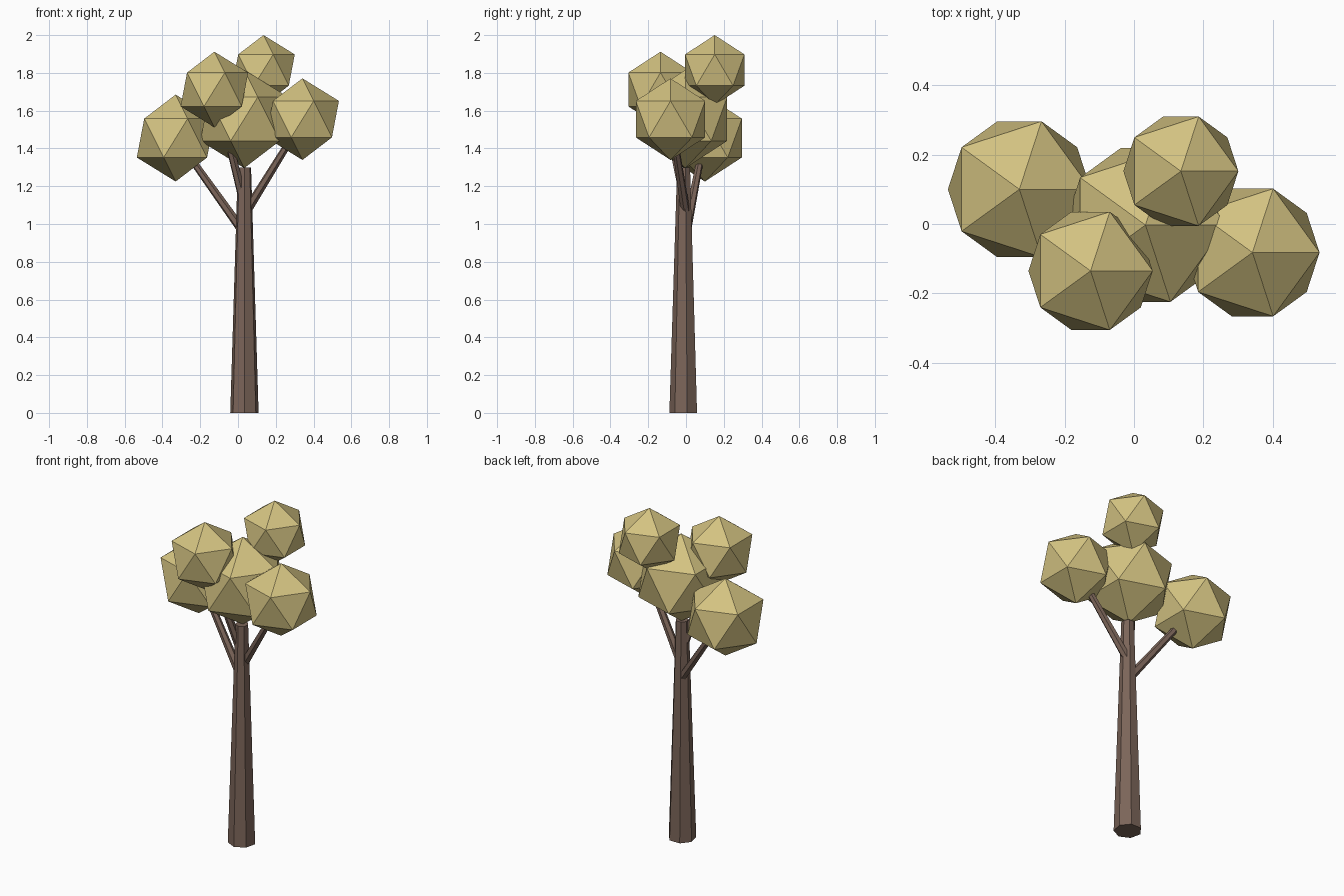
import bpy
from mathutils import Vector

if "Cube" in bpy.data.objects:
    bpy.data.objects.remove(bpy.data.objects["Cube"])


def material(name, rgb):
    m = bpy.data.materials.new(name)
    m.diffuse_color = (*rgb, 1)
    m.use_nodes = True
    m.node_tree.nodes["Principled BSDF"].inputs["Base Color"].default_value = m.diffuse_color
    return m


BARK = material("bark", (0.20, 0.13, 0.10))
LEAF = material("leaf", (0.65, 0.54, 0.22))


def limb(name, a, b, r1, r2, sides):
    # Tapered faceted cylinder from a to b
    a, b = Vector(a), Vector(b)
    d = b - a
    bpy.ops.mesh.primitive_cone_add(vertices=sides, radius1=r1, radius2=r2,
                                    depth=d.length, location=(a + b) / 2)
    o = bpy.context.object
    o.name = name
    o.rotation_euler = d.to_track_quat('Z', 'Y').to_euler()
    o.data.materials.append(BARK)
    return o


# Trunk
X, Y = 0.034, -0.011
limb("trunk", (X, Y, 0), (X, Y, 1.3), 0.077, 0.036, 7)

# Branches reaching into the foliage
limb("left_branch", (X, 0, 0.95), (-0.28, 0.085, 1.39), 0.025, 0.018, 6)
limb("right_branch", (X, 0, 1.05), (0.30, -0.065, 1.48), 0.025, 0.018, 6)
limb("front_branch", (X, 0, 1.10), (-0.09, -0.11, 1.60), 0.025, 0.018, 6)

# Faceted foliage clumps
CLUMPS = {
    "middle": ((0.033, -0.003, 1.556), 0.26),
    "left": ((-0.33, 0.10, 1.455), 0.23),
    "right": ((0.341, -0.082, 1.555), 0.216),
    "front": ((-0.125, -0.135, 1.712), 0.20),
    "back": ((0.135, 0.152, 1.815), 0.185),
}
for name, (loc, r) in CLUMPS.items():
    bpy.ops.mesh.primitive_ico_sphere_add(subdivisions=1, radius=r, location=loc)
    o = bpy.context.object
    o.name = name + "_foliage"
    o.data.materials.append(LEAF)
